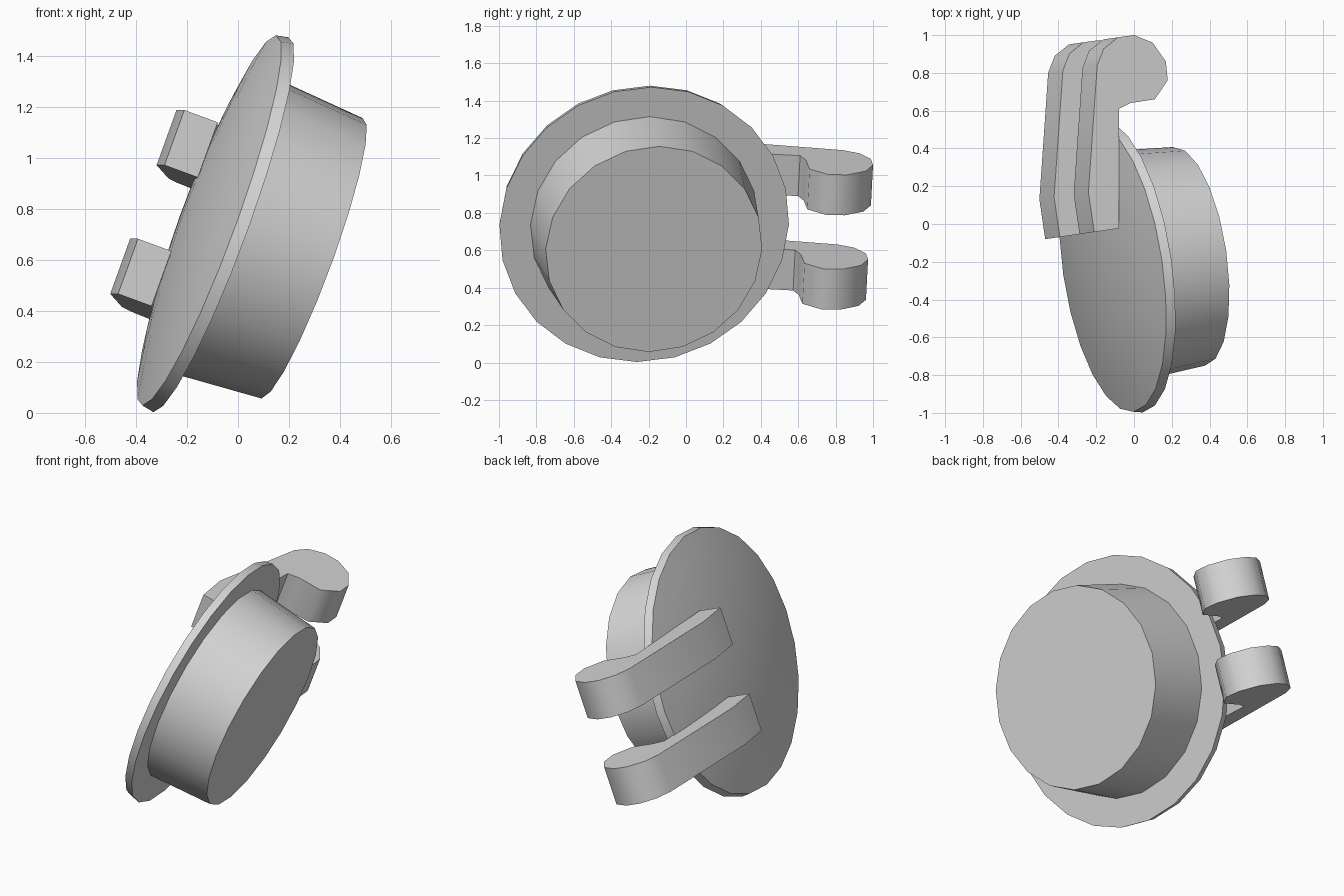
import bpy, bmesh, math
from mathutils import Matrix, Vector

if "Cube" in bpy.data.objects:
    bpy.data.objects.remove(bpy.data.objects["Cube"])

# Shared tilted frame: local x = lid axis, local y = arm length, local z = arm height
FRAME = (Matrix.Translation((-0.09, -0.227, 0.746))
         @ Matrix.Rotation(math.radians(8.3), 4, 'Z')
         @ Matrix.Rotation(math.radians(20), 4, 'Y'))

grey = bpy.data.materials.new("plain_grey")
grey.diffuse_color = (0.67, 0.67, 0.67, 1)
grey.use_nodes = True
grey.node_tree.nodes["Principled BSDF"].inputs["Base Color"].default_value = grey.diffuse_color


def finish(name, bm):
    bmesh.ops.recalc_face_normals(bm, faces=bm.faces)
    mesh = bpy.data.meshes.new(name)
    bm.to_mesh(mesh)
    bm.free()
    mesh.transform(FRAME)
    mesh.materials.append(grey)
    obj = bpy.data.objects.new(name, mesh)
    bpy.context.collection.objects.link(obj)
    bpy.ops.object.select_all(action='DESELECT')
    obj.select_set(True)
    bpy.context.view_layer.objects.active = obj
    bpy.ops.object.shade_smooth_by_angle(angle=math.radians(50))


def lathe(name, profile, sides):
    """Revolve (axial, radius) points around local x; radius 0 makes a pole."""
    bm = bmesh.new()
    rings = []
    for a, r in profile:
        if r == 0:
            rings.append([bm.verts.new((a, 0, 0))] * sides)
        else:
            rings.append([bm.verts.new((a, r * math.sin(t), r * math.cos(t)))
                          for t in (2 * math.pi * i / sides for i in range(sides))])
    for low, high in zip(rings, rings[1:]):
        for i in range(sides):
            j = (i + 1) % sides
            quad = [low[i], low[j], high[j], high[i]]
            bm.faces.new(list(dict.fromkeys(quad)))
    for ring in (rings[0], rings[-1]):          # flat end caps
        if ring[0] is not ring[1]:
            bm.faces.new(ring)
    finish(name, bm)


# Shallow domed lid with a thin, slightly flared flange rim
R, H, T = 0.772, 0.08, 0.025
sphere = (R * R + H * H) / (2 * H)
half = math.asin(R / sphere)
dome = [(-T - H + sphere * (1 - math.cos(half * k / 6)),
         sphere * math.sin(half * k / 6)) for k in range(7)]
lathe("domed_lid", dome + [(T, 0.782)], 24)

# Slightly tapered plug
lathe("plug", [(T - 0.01, 0.615), (T + 0.384, 0.585)], 20)

# Two hinge arms with rounded hooked ends
ARM = [(-0.238, 0.2), (-0.097, 0.2), (0.0, 0.827), (0.068, 0.848),
       (0.208, 0.849), (0.295, 0.939), (0.3, 1.039), (0.241, 1.148),
       (0.145, 1.201), (0.053, 1.202), (-0.036, 1.153), (-0.086, 1.07),
       (-0.238, 0.413)]
for name, base in (("upper_hinge_arm", 0.153), ("lower_hinge_arm", -0.384)):
    bm = bmesh.new()
    face = bm.faces.new([bm.verts.new((x, y, base)) for x, y in ARM])
    ext = bmesh.ops.extrude_face_region(bm, geom=[face], use_keep_orig=True)
    top = [v for v in ext["geom"] if isinstance(v, bmesh.types.BMVert)]
    bmesh.ops.translate(bm, verts=top, vec=Vector((0, 0, 0.23)))
    finish(name, bm)
